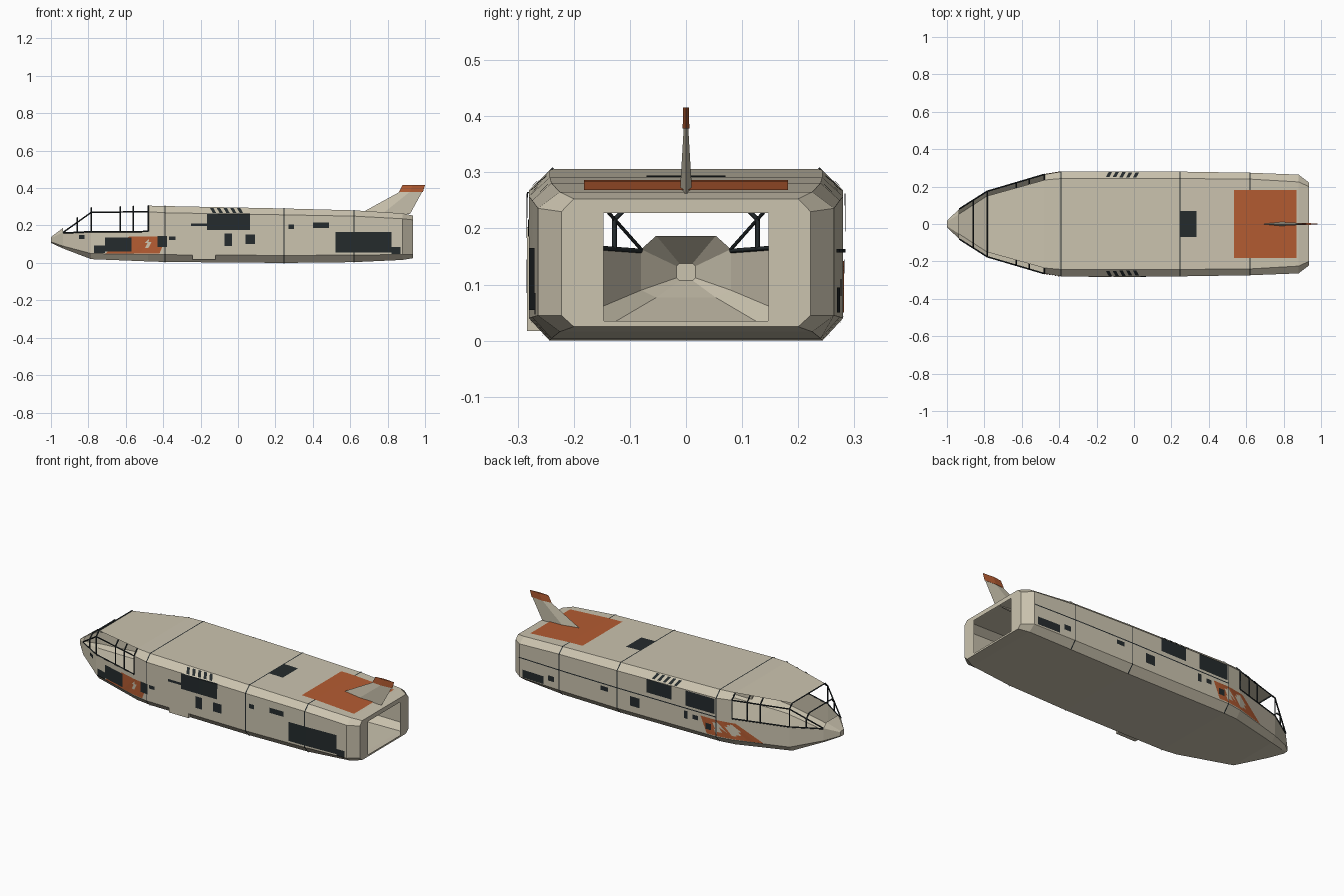
import bpy, bmesh
from mathutils import Vector

cube = bpy.data.objects.get("Cube")
if cube:
    bpy.data.objects.remove(cube, do_unlink=True)


def material(name, rgb):
    m = bpy.data.materials.new(name)
    m.use_nodes = True
    m.diffuse_color = (*rgb, 1)
    bsdf = next(n for n in m.node_tree.nodes if n.type == 'BSDF_PRINCIPLED')
    bsdf.inputs["Base Color"].default_value = (*rgb, 1)
    return m


BEIGE = material("warm beige", (0.60, 0.55, 0.43))
DARK = material("charcoal", (0.018, 0.024, 0.026))
RUST = material("rust orange", (0.46, 0.107, 0.032))


def build(name, verts, faces, mat, outward=None):
    """Mesh object; open plates are turned to face the outward vector."""
    bm = bmesh.new()
    vs = [bm.verts.new(v) for v in verts]
    for f in faces:
        bm.faces.new([vs[i] for i in f])
    bmesh.ops.recalc_face_normals(bm, faces=bm.faces)
    if outward:
        bm.normal_update()
        bad = [f for f in bm.faces if f.normal.dot(Vector(outward)) < 0]
        bmesh.ops.reverse_faces(bm, faces=bad)
    mesh = bpy.data.meshes.new(name)
    bm.to_mesh(mesh)
    bm.free()
    mesh.materials.append(mat)
    ob = bpy.data.objects.new(name, mesh)
    bpy.context.collection.objects.link(ob)
    return ob


# Hull stations: x, half width, flat half width, bottom, lower edge, sill, upper edge, top
STATIONS = [
    (-1.0, .017, .012, .107, .112, .125, .133, .138),
    (-.935, .08, .053, .077, .09, .16, .163, .187),
    (-.785, .175, .15, .02, .05, .167, .27, .295),
    (-.48, .265, .235, .008, .045, .168, .274, .306),
    (-.39, .28, .243, .005, .044, .168, .268, .304),
    (.245, .28, .243, 0, .04, .16, .257, .291),
    (.62, .274, .24, .004, .042, .15, .25, .281),
    (.88, .264, .225, .016, .045, .14, .236, .265),
    (.935, .222, .2, .025, .045, .14, .23, .253),
    (.935, .147, .146, .035, .036, .14, .227, .228),
]


def station(x):
    for a, b in zip(STATIONS, STATIONS[1:]):
        if a[0] <= x <= b[0]:
            t = (x - a[0]) / (b[0] - a[0])
            return tuple(p + (q - p) * t for p, q in zip(a, b))


def ring(s, grow=0):
    x, w, f, zb, z1, zs, z2, zt = s
    w, f, zt = w + grow, f + grow, zt + grow
    half = [(f, zb - grow), (w, z1), (w, zs), (w, z2), (f, zt)]
    return [(x, y, z) for y, z in half] + [(x, -y, z) for y, z in reversed(half)]


def half_width(x, z):
    _, w, f, zb, z1, _, z2, zt = station(x)
    if z > z2:
        return w + (f - w) * (z - z2) / (zt - z2)
    if z < z1:
        return w + (f - w) * (z1 - z) / (z1 - zb)
    return w


# Hull shell with open cockpit windows and an open tail
verts = [p for s in STATIONS for p in ring(s)]
windows = {1: (2, 3, 4, 5, 6), 2: (2, 3, 5, 6)}
faces = [tuple(range(10))]
for k in range(len(STATIONS) - 1):
    for i in range(10):
        if i not in windows.get(k, ()):
            j = (i + 1) % 10
            faces.append((k*10 + i, k*10 + j, k*10 + 10 + j, k*10 + 10 + i))
build("hull", verts, faces, BEIGE)


# Hull seams
for n, x in enumerate((-.39, .245, .62)):
    a, b = (ring(station(x + d), .002) for d in (-.003, .003))
    build(f"hull_seam_{n + 1}", a + b,
          [(i, i + 1, i + 11, i + 10) for i in range(9)], DARK)


# Cockpit frame bars
def bar(name, points, r=.0045):
    c = bpy.data.curves.new(name, 'CURVE')
    c.dimensions = '3D'
    c.bevel_depth = r
    c.bevel_resolution = 0
    c.use_fill_caps = True
    sp = c.splines.new('POLY')
    sp.points.add(len(points) - 1)
    for p, co in zip(sp.points, points):
        p.co = (*co, 1)
    c.materials.append(DARK)
    ob = bpy.data.objects.new(name, c)
    bpy.context.collection.objects.link(ob)


for x in (-.86, -.785):
    bar("windshield_hoop", ring(station(x))[2:8])
for side, order in (("left", (2, 3, 4)), ("right", (7, 6, 5))):
    for x in (-.63, -.56, -.48):
        bar(f"{side}_window_post", [ring(station(x))[i] for i in order])
    for label, i in (("sill", order[0]), ("upper_rail", order[1])):
        bar(f"{side}_{label}", [ring(s)[i] for s in STATIONS[1:4]], .004)


# Thin plates that follow the hull sides
def side_plate(name, side, low, high, z0, z1, mat=DARK, lift=.003):
    cols = 8
    zs = [z0, z1]
    edge = station((low[0] + low[1]) / 2)[6]
    if z0 < edge < z1:
        zs.insert(1, edge)
    pts = []
    for z in zs:
        t = (z - z0) / (z1 - z0)
        a, b = (low[i] + (high[i] - low[i]) * t for i in (0, 1))
        for c in range(cols + 1):
            x = a + (b - a) * c / cols
            pts.append((x, side * (half_width(x, z) + lift), z))
    n = cols + 1
    quads = [(r*n + c, r*n + c + 1, r*n + n + c + 1, r*n + n + c)
             for r in range(len(zs) - 1) for c in range(cols)]
    build(name, pts, quads, mat, (0, side, 0))


RIGHT_PANELS = [
    (-.77, -.71, .052, .092), (-.71, -.57, .06, .137), (-.43, -.38, .085, .145),
    (-.37, -.335, .122, .142), (-.85, -.82, .128, .148), (-.165, .065, .175, .265),
    (-.25, -.165, .196, .21), (-.073, -.033, .09, .157), (.04, .092, .1, .152),
    (.27, .3, .18, .205), (.4, .487, .186, .216), (.52, .82, .055, .165),
    (.82, .87, .047, .085),
]
LEFT_PANELS = [
    (.72, .86, .05, .095), (.65, .69, .08, .11), (.3, .35, .12, .145),
    (.1, .16, .08, .135), (-.105, .055, .185, .262), (-.38, -.195, .175, .262),
    (-.207, -.185, .1, .145), (-.275, -.24, .11, .135), (-.36, -.325, .075, .11),
    (-.39, .88, .157, .163),
]
for label, side, panels in (("right", -1, RIGHT_PANELS), ("left", 1, LEFT_PANELS)):
    for n, (x0, x1, z0, z1) in enumerate(panels):
        side_plate(f"{label}_panel_{n + 1}", side, (x0, x1), (x0, x1), z0, z1, lift=.004)
    # Slanted vents on the upper chamfer
    for n in range(5):
        x = -.15 + n * .036
        side_plate(f"{label}_vent_{n + 1}", side, (x + .015, x + .033), (x, x + .018), .268, .294)

# Painted side blocks
side_plate("right_paint", -1, (-.71, -.42), (-.58, -.38), .05, .142, RUST, .002)
side_plate("left_paint", 1, (-.65, -.33), (-.5, -.29), .05, .142, RUST, .002)


# Roof plates
def roof_plate(name, x0, x1, w, mat):
    xs = [x0, x1]
    if x0 < .62 < x1:
        xs.insert(1, .62)
    pts = [(x, y, station(x)[7] + .003) for x in xs for y in (-w, w)]
    build(name, pts, [(2*i, 2*i + 1, 2*i + 3, 2*i + 2) for i in range(len(xs) - 1)],
          mat, (0, 0, 1))


roof_plate("tail_deck_paint", .535, .87, .182, RUST)
roof_plate("roof_hatch", .245, .335, .07, DARK)

# Side door
bpy.ops.mesh.primitive_cube_add(size=1, location=(-.182, -.269, .11))
door = bpy.context.object
door.name = "side_door"
door.dimensions = (.125, .028, .186)
door.data.materials.append(BEIGE)


# Tail fin and cap: lofted diamond sections (leading x, trailing x, half thickness, z)
def fin(name, sections, mat):
    pts = []
    for a, b, t, z in sections:
        m = a + (b - a) * .45
        pts += [(a, 0, z), (m, t, z), (b, 0, z), (m, -t, z)]
    build(name, pts, [(3, 2, 1, 0), (4, 5, 6, 7)] +
          [(i, (i + 1) % 4, (i + 1) % 4 + 4, i + 4) for i in range(4)], mat)


fin("tail_fin", [(.65, .92, .011, .262), (.865, .985, .004, .38)], BEIGE)
fin("tail_fin_cap", [(.86, .988, .006, .378), (.88, 1.0, .005, .416)], RUST)
